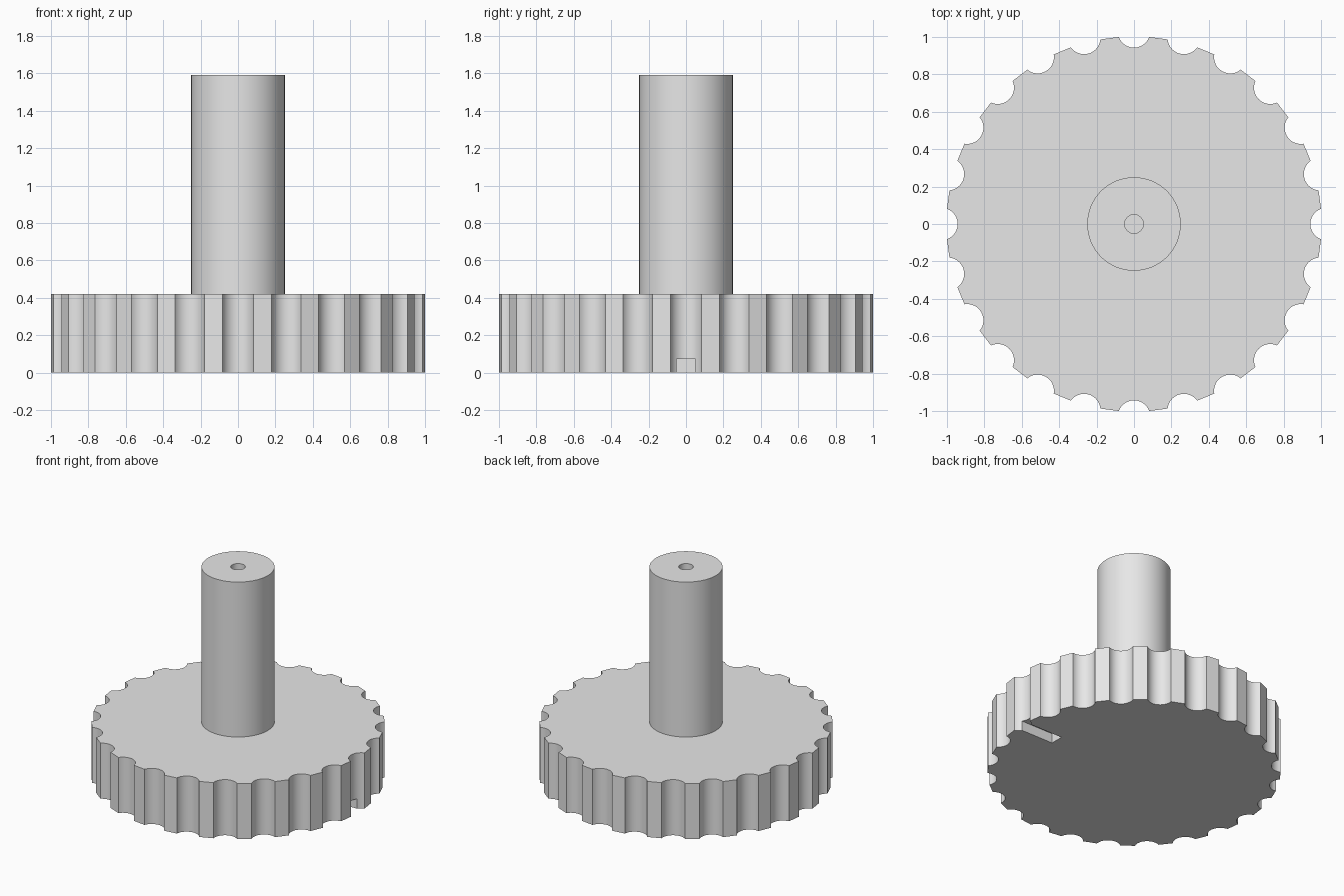
import bpy
import bmesh
from math import acos, cos, pi, radians, sin
from mathutils import Matrix, Vector

RIM, DISC_H = 1.003, 0.42               # knurled disc
FLUTES, FLUTE_C, FLUTE_R = 24, 1.03, 0.087
SHAFT_R, SHAFT_TOP = 0.25, 1.59
BORE_R, BORE_DEPTH = 0.05, 0.5

if "Cube" in bpy.data.objects:
    bpy.data.objects.remove(bpy.data.objects["Cube"], do_unlink=True)

grey = bpy.data.materials.new("plain_grey")
grey.use_nodes = True
grey.diffuse_color = (0.8, 0.8, 0.8, 1)
grey.node_tree.nodes["Principled BSDF"].inputs["Base Color"].default_value = grey.diffuse_color


def make_object(name, bm):
    bmesh.ops.recalc_face_normals(bm, faces=bm.faces)
    mesh = bpy.data.meshes.new(name)
    bm.to_mesh(mesh)
    bm.free()
    mesh.materials.append(grey)
    obj = bpy.data.objects.new(name, mesh)
    bpy.context.collection.objects.link(obj)
    return obj


def activate(obj):
    bpy.ops.object.select_all(action="DESELECT")
    obj.select_set(True)
    bpy.context.view_layer.objects.active = obj


def smooth(obj):
    activate(obj)
    bpy.ops.object.shade_smooth_by_angle(angle=radians(30))


# Fluted disc: one scooped flute repeated round the rim, joined by flat lands
bm = bmesh.new()
half = acos((RIM**2 - FLUTE_C**2 - FLUTE_R**2) / (2 * FLUTE_C * FLUTE_R))
steps = 14
outline = []
for i in range(FLUTES):
    turn = Matrix.Rotation(2 * pi * i / FLUTES, 3, "Z")
    for s in range(steps + 1):
        a = -half - (2 * pi - 2 * half) * s / steps
        point = Vector((FLUTE_C + FLUTE_R * cos(a), FLUTE_R * sin(a), 0))
        outline.append(bm.verts.new(turn @ point))
base = bm.faces.new(outline)
extruded = bmesh.ops.extrude_face_region(bm, geom=[base])["geom"]
top = [v for v in extruded if isinstance(v, bmesh.types.BMVert)]
bmesh.ops.translate(bm, verts=top, vec=(0, 0, DISC_H))
disc = make_object("fluted_disc", bm)

# Index slot under the disc, open to the rim
bm = bmesh.new()
bmesh.ops.create_cube(bm, size=1, matrix=Matrix.Translation((0.94, 0, 0)) @ Matrix.Diagonal((0.5, 0.1, 0.146, 1)))
cutter = make_object("slot_cutter", bm)
cutter.hide_render = True
cut = disc.modifiers.new("slot", "BOOLEAN")
cut.operation = "DIFFERENCE"
cut.solver = "EXACT"
cut.object = cutter
activate(disc)
bpy.ops.object.modifier_apply(modifier=cut.name)
bpy.data.objects.remove(cutter, do_unlink=True)
smooth(disc)

# Shaft with a blind centre bore, turned from a half profile
bm = bmesh.new()
floor = SHAFT_TOP - BORE_DEPTH
profile = [(SHAFT_R, DISC_H), (SHAFT_R, SHAFT_TOP), (BORE_R, SHAFT_TOP), (BORE_R, floor), (0, floor)]
verts = [bm.verts.new((r, 0, z)) for r, z in profile]
edges = [bm.edges.new(pair) for pair in zip(verts, verts[1:])]
bmesh.ops.spin(bm, geom=verts + edges, cent=(0, 0, 0), axis=(0, 0, 1), angle=2 * pi, steps=64)
bmesh.ops.remove_doubles(bm, verts=bm.verts, dist=0.0005)
bmesh.ops.recalc_face_normals(bm, faces=bm.faces)
shaft = make_object("shaft", bm)
smooth(shaft)
